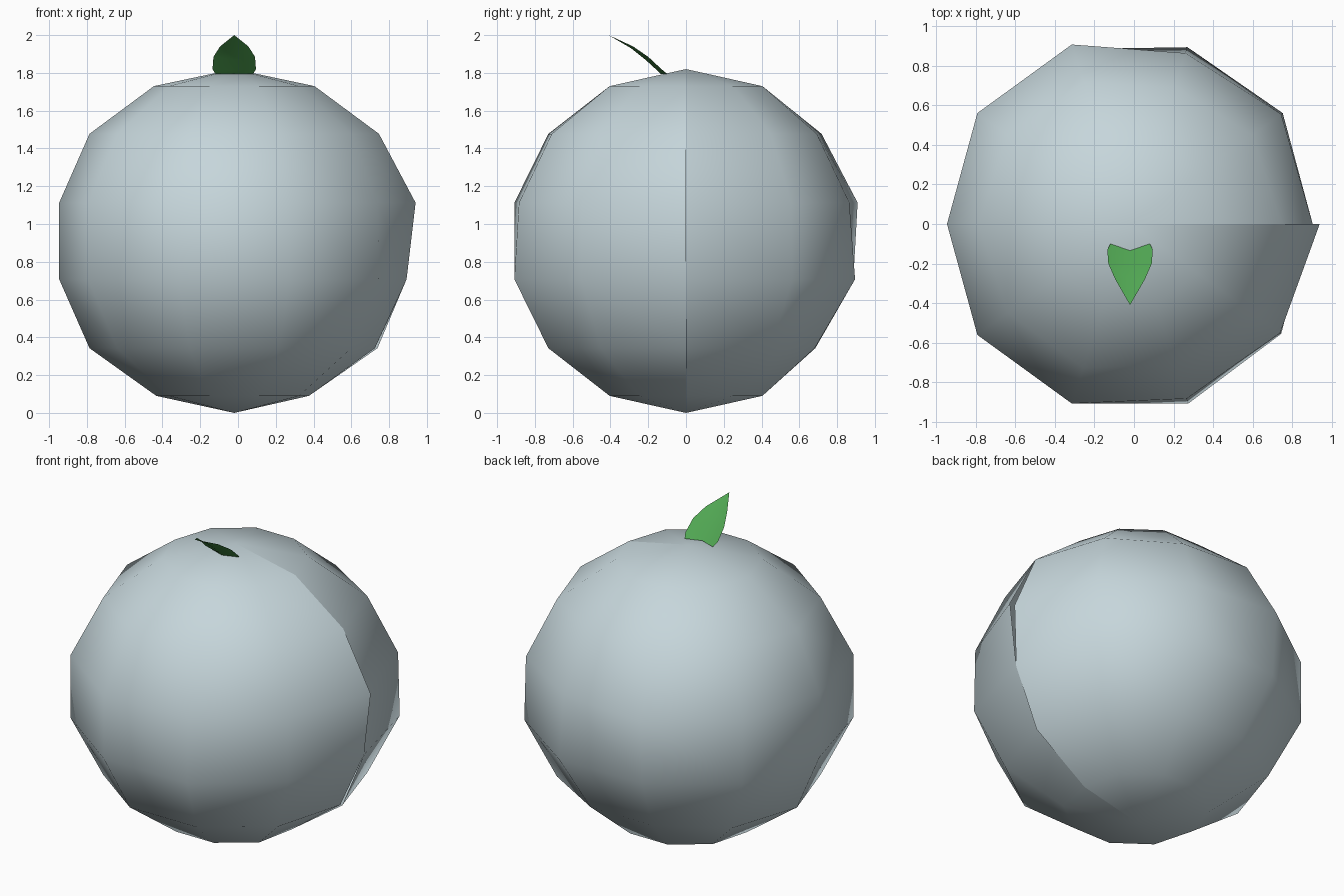
import bpy, bmesh
from math import sin, cos, pi

old = bpy.data.objects.get("Cube")
if old:
    bpy.data.objects.remove(old, do_unlink=True)


def material(name, rgb):
    mat = bpy.data.materials.new(name)
    mat.use_nodes = True
    color = (*rgb, 1)
    mat.diffuse_color = color
    mat.node_tree.nodes["Principled BSDF"].inputs["Base Color"].default_value = color
    return mat


def add_object(name, bm, mat):
    mesh = bpy.data.meshes.new(name)
    bm.to_mesh(mesh)
    bm.free()
    mesh.materials.append(mat)
    for poly in mesh.polygons:
        poly.use_smooth = True
    obj = bpy.data.objects.new(name, mesh)
    bpy.context.collection.objects.link(obj)
    return obj


CENTER_X = -0.02
SEGMENTS, RINGS = 10, 7
WIDTH, HEIGHT = 0.98, 0.91

# Slight dents in the fruit: (ring, column) -> radius factor
dents = {
    (2, 2): 0.95, (2, 3): 0.985, (2, 8): 0.975,
    (3, 0): 0.968, (3, 1): 0.99, (3, 2): 0.952, (3, 5): 0.97,
    (3, 8): 0.973, (3, 9): 0.983, (3, 10): 1.005,
    (4, 0): 0.955, (4, 2): 0.985, (4, 3): 0.975, (4, 5): 0.97,
    (4, 9): 0.99, (4, 10): 0.955,
    (5, 0): 0.99, (5, 2): 0.935, (5, 3): 0.94, (5, 10): 0.972,
    (6, 0): 0.93, (6, 5): 0.97, (6, 10): 0.93,
}

# Fruit body: faceted ball with an open seam on the +x side
bm = bmesh.new()
top = bm.verts.new((CENTER_X, 0, 2 * HEIGHT))
bottom = bm.verts.new((CENTER_X, 0, 0))
rings = []
for r in range(1, RINGS):
    polar = pi * r / RINGS
    ring = []
    for c in range(SEGMENTS + 1):
        a = 2 * pi * c / SEGMENTS
        radius = WIDTH * sin(polar) * dents.get((r, c), 1)
        ring.append(bm.verts.new((CENTER_X + radius * cos(a), radius * sin(a),
                                  HEIGHT * (1 + cos(polar)))))
    rings.append(ring)
for c in range(SEGMENTS):
    bm.faces.new((top, rings[0][c], rings[0][c + 1]))
    bm.faces.new((bottom, rings[-1][c + 1], rings[-1][c]))
    for upper, lower in zip(rings, rings[1:]):
        bm.faces.new((upper[c], lower[c], lower[c + 1], upper[c + 1]))
add_object("fruit_body", bm, material("pale blue grey", (0.565, 0.672, 0.708)))

# Leaf: cupped blade, rows of (half width, edge y, edge z, middle y, middle z)
rows = [
    (0.10, -0.10, 1.795, -0.135, 1.795),
    (0.115, -0.13, 1.82, -0.155, 1.815),
    (0.11, -0.20, 1.885, -0.215, 1.87),
    (0.075, -0.28, 1.94, -0.29, 1.93),
]
bm = bmesh.new()
strips = []
for w, ey, ez, my, mz in rows:
    strips.append([bm.verts.new((CENTER_X + x, y, z)) for x, y, z in
                   ((-w, ey, ez), (0, my, mz), (w, ey, ez))])
tip = bm.verts.new((CENTER_X, -0.41, 2.0))
for i in range(2):
    for a, b in zip(strips, strips[1:]):
        bm.faces.new((a[i], b[i], b[i + 1], a[i + 1]))
    bm.faces.new((strips[-1][i], tip, strips[-1][i + 1]))
add_object("leaf", bm, material("leaf green", (0.08, 0.376, 0.084)))
